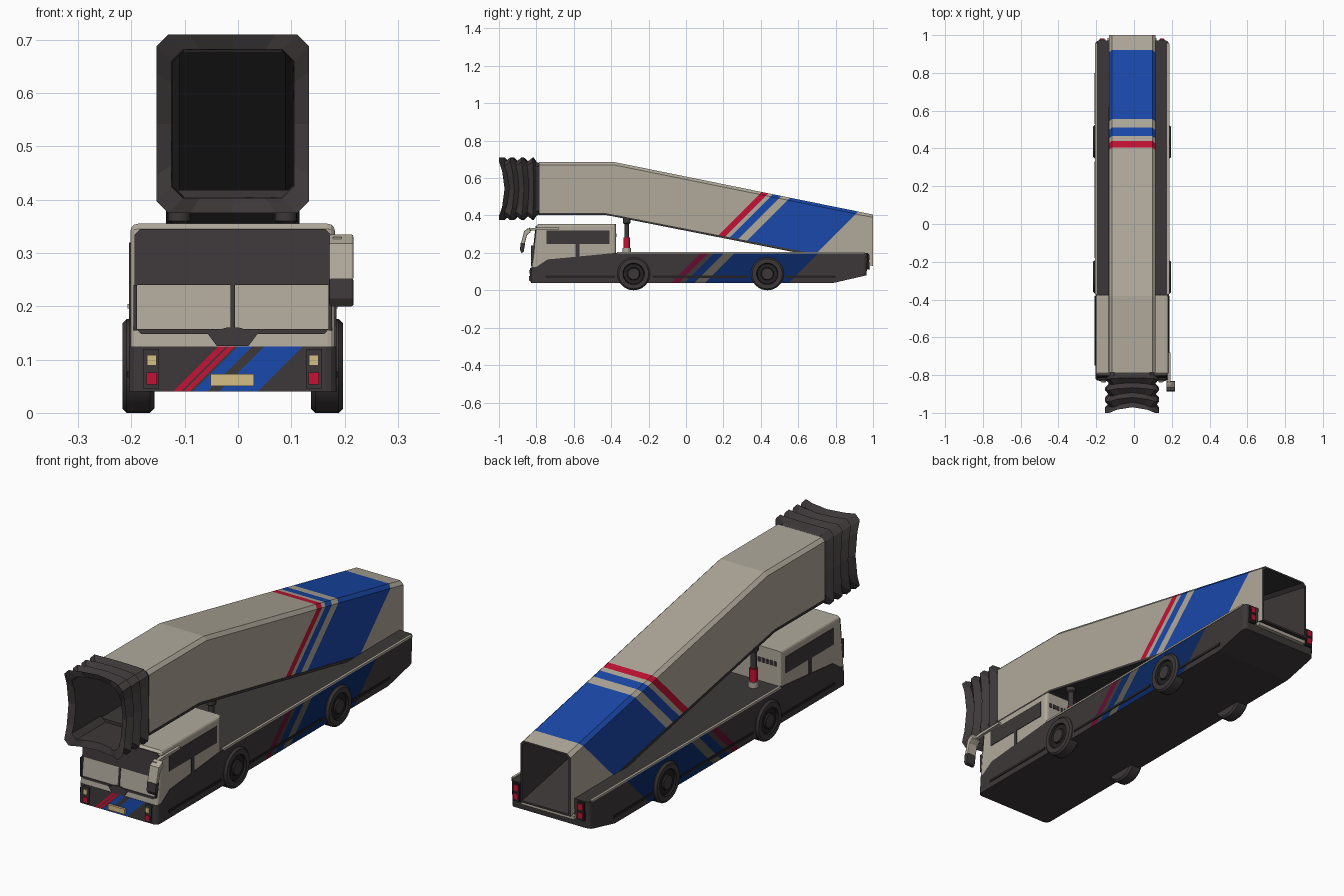
import bpy, bmesh, math
from mathutils import Vector

if "Cube" in bpy.data.objects:
    bpy.data.objects.remove(bpy.data.objects["Cube"])

X0 = -0.01   # vehicle centre line (the single mirror shifts the bounds)
COL = {"beige": (.44, .40, .33), "charcoal": (.046, .039, .040), "black": (.017, .015, .015),
       "blue": (.010, .065, .40), "red": (.55, .006, .035), "navy": (.003, .022, .13),
       "maroon": (.13, .004, .03), "taupe": (.11, .10, .085), "cream": (.66, .52, .24)}
MAT = {}
for n, c in COL.items():
    MAT[n] = bpy.data.materials.new(n)
    MAT[n].diffuse_color = (*c, 1)


def finish(bm, name, mats, smooth=False, recalc=True):
    if recalc:
        bmesh.ops.recalc_face_normals(bm, faces=bm.faces[:])
    me = bpy.data.meshes.new(name)
    bm.to_mesh(me)
    bm.free()
    for m in mats.split():
        me.materials.append(MAT[m])
    ob = bpy.data.objects.new(name, me)
    ob.location.x = X0
    bpy.context.collection.objects.link(ob)
    if smooth:
        bpy.ops.object.select_all(action='DESELECT')
        ob.select_set(True)
        bpy.context.view_layer.objects.active = ob
        bpy.ops.object.shade_smooth_by_angle(angle=math.radians(35))
    return ob


def prism_bm(profile, x0, x1, pick=None, width=.015, seg=2):
    """Extrude a (y, z) profile across x, bevelling the edges chosen by pick."""
    bm = bmesh.new()
    a = [bm.verts.new((x0, y, z)) for y, z in profile]
    b = [bm.verts.new((x1, y, z)) for y, z in profile]
    bm.faces.new(a)
    bm.faces.new(b[::-1])
    for i in range(len(a)):
        j = (i + 1) % len(a)
        bm.faces.new((a[i], b[i], b[j], a[j]))
    bmesh.ops.recalc_face_normals(bm, faces=bm.faces[:])
    if pick:
        es = [e for e in bm.edges if pick(e.verts[0].co, e.verts[1].co)]
        bmesh.ops.bevel(bm, geom=es, offset=width, segments=seg, profile=.5, affect='EDGES')
    return bm


def box(name, x0, x1, y0, y1, z0, z1, mat):
    return finish(prism_bm([(y0, z0), (y1, z0), (y1, z1), (y0, z1)], x0, x1), name, mat)


def lathe(name, prof, axis, loc, mats, rule=None, n=32):
    """Spin (radius, height) points round the x or z axis."""
    bm = bmesh.new()
    rings = []
    for r, h in prof:
        ring = []
        for i in range(n if r > 0 else 1):
            t = 2 * math.pi * i / n
            p = (r * math.cos(t), r * math.sin(t), h)
            if axis == 'x':
                p = (p[2], p[0], p[1])
            ring.append(bm.verts.new(Vector(p) + Vector(loc)))
        rings.append(ring)
    for k, (a, b) in enumerate(zip(rings, rings[1:])):
        for i in range(n):
            j = (i + 1) % n
            vs = [a[i % len(a)], a[j % len(a)], b[j % len(b)], b[i % len(b)]]
            f = bm.faces.new(list(dict.fromkeys(vs)))
            f.material_index = rule(k) if rule else 0
    return finish(bm, name, mats, smooth=True)


def stripe(bm, normal, bands, ok):
    """Cut the chosen faces along parallel planes and paint the bands between."""
    n = Vector(normal)
    for c in sorted({v for b in bands for v in b[:2]}):
        fs = [f for f in bm.faces if ok(f)]
        geom = fs + list({e for f in fs for e in f.edges}) + list({v for f in fs for v in f.verts})
        bmesh.ops.bisect_plane(bm, geom=geom, plane_co=n * c / n.length_squared, plane_no=n)
    for f in bm.faces:
        if ok(f):
            c = f.calc_center_median().dot(n)
            for lo, hi, m in bands:
                if lo < c < hi:
                    f.material_index = m


# boarding tunnel: hollow sloping tube with painted diagonal bands
bm = bmesh.new()
stations = [((-.785, .41), (-.785, .685)), ((-.43, .41), (-.38, .685)), ((1, .13), (1, .405))]


def section(st, t):
    (yb, zb), (yt, zt) = st
    h, zb, zt, c = .1225 - t, zb + t, zt - t, .015
    k = c / (zt - zb)
    yc = yt + (yb - yt) * k
    return [bm.verts.new(p) for p in ((-h, yb, zb), (h, yb, zb), (h, yc, zt - c),
                                      (h - c, yt, zt), (c - h, yt, zt), (-h, yc, zt - c))]


outer = [section(s, 0) for s in stations]
inner = [section(s, .008) for s in stations]
for i in range(6):
    j = (i + 1) % 6
    for k in range(2):
        bm.faces.new((outer[k][i], outer[k][j], outer[k + 1][j], outer[k + 1][i])).material_index = 1 if i == 0 else 0
        bm.faces.new((inner[k][i], inner[k][j], inner[k + 1][j], inner[k + 1][i])).material_index = 1
    for k in (0, 2):
        bm.faces.new((outer[k][i], outer[k][j], inner[k][j], inner[k][i])).material_index = 1
bmesh.ops.recalc_face_normals(bm, faces=bm.faces[:])
stripe(bm, (0, 1, -1), [(-.12, -.078, 3), (-.048, .006, 2), (.06, .50, 2)], lambda f: f.material_index != 1)
finish(bm, "boarding_tunnel", "beige charcoal blue red", recalc=False)
finish(prism_bm([(-.785, .403), (-.43, .403), (.65, .19), (.65, .202), (-.43, .413), (-.785, .413)],
                -.125, .125), "tunnel_floor_trim", "charcoal")

# folding bellows: pleated rings whose corners reach forward
bm = bmesh.new()
rings = []
pleats = [(-.785, .030), (-.972, .028), (-.985, 0)]
pleats += [(-.985 + .028 * k, .024 * (k % 2)) for k in range(1, 7)] + [(-.80, .024), (-.785, .030)]
for y, inset in pleats:
    hx, hz, c = .143 - inset, .1675 - inset, .022
    corners = [(-hx + c, -hz), (hx - c, -hz), (hx, -hz + c), (hx, hz - c),
               (hx - c, hz), (-hx + c, hz), (-hx, hz - c), (-hx, -hz + c)]
    fade = (-.785 - y) / .2
    ring = []
    for i, (x, z) in enumerate(corners):
        nx, nz = corners[(i + 1) % 8]
        for s in ((0, .17, .5, .83) if i % 2 == 0 else (0,)):
            bow = 1 - (2 * s - 1) ** 2
            ring.append(bm.verts.new((x + (nx - x) * s, y + fade * (-.015 + .03 * bow), .5425 + z + (nz - z) * s)))
    rings.append(ring)
for a, b in zip(rings, rings[1:]):
    for i in range(len(a)):
        j = (i + 1) % len(a)
        bm.faces.new((a[i], a[j], b[j], b[i]))
bmesh.ops.remove_doubles(bm, verts=bm.verts[:], dist=1e-5)
finish(bm, "bellows", "charcoal")

# chassis: rounded corners, trough for the tunnel, painted bands
HW = .195
prof = [(-.83, .04), (.79, .04), (.965, .08), (.972, .2), (-.375, .2), (-.74, .165), (-.80, .125), (-.826, .125)]
bm = prism_bm(prof, -HW, HW, lambda a, b: a.x * b.x > 0 and abs(a.y - b.y) < .01, .02, 3)
chassis = finish(bm, "chassis", "charcoal navy maroon taupe blue red")
cutter = finish(prism_bm([(.55, .218), (1.1, .11), (1.1, .3), (.55, .3)], -.1225, .1225), "trough_cutter", "charcoal")
cutter.hide_render = True
mod = chassis.modifiers.new("trough", 'BOOLEAN')
mod.object, mod.operation, mod.solver = cutter, 'DIFFERENCE', 'EXACT'
dg = bpy.context.evaluated_depsgraph_get()
bm = bmesh.new()
bm.from_mesh(chassis.evaluated_get(dg).to_mesh())
chassis.modifiers.clear()
bpy.data.objects.remove(cutter)
for f in bm.faces:
    f.material_index = 0
bm.normal_update()
stripe(bm, (0, 1, -1), [(-.12, -.078, 2), (-.048, .006, 1), (.006, .06, 3), (.06, .51, 1)],
       lambda f: abs(f.normal.x) > .9 and abs(f.calc_center_median().x) > .18)
stripe(bm, (1, 0, -1), [(-.152, -.138, 5), (-.133, -.121, 5), (-.115, -.088, 4), (-.065, .007, 4)],
       lambda f: f.normal.y < -.9)
bm.to_mesh(chassis.data)
bm.free()
box("rear_bumper_strip", -.13, .13, .96, .985, .112, .128, "beige")

# cab shell with rounded roof and pillars
cab_prof = [(-.825, .12), (-.80, .345), (-.79, .355), (-.375, .355), (-.375, .12)]
finish(prism_bm(cab_prof, -.192, .192, lambda a, b: a.x * b.x > 0 and max(a.z, b.z) > .3, .014, 3), "cab_shell", "beige")


def front_plate(name, pts, mat, lift=.004):
    """Thin panel laid on the sloping cab front from (x, z) points."""
    bm = bmesh.new()
    lay = []
    for d in (lift, -.004):
        lay.append([bm.verts.new((x, -.825 + (z - .12) / 9 - d, z)) for x, z in pts])
    bm.faces.new(lay[0])
    bm.faces.new(lay[1][::-1])
    for i in range(len(pts)):
        j = (i + 1) % len(pts)
        bm.faces.new((lay[0][i], lay[0][j], lay[1][j], lay[1][i]))
    finish(bm, name, mat)


front_plate("windshield_upper", [(-.184, .24), (.184, .24), (.184, .335), (.174, .345), (-.174, .345), (-.184, .335)], "charcoal")
front_plate("windshield_divider", [(-.004, .15), (.004, .15), (.004, .24), (-.004, .24)], "charcoal")
front_plate("windshield_sill", [(-.172, .148), (.172, .148), (.18, .157), (-.18, .157)], "charcoal")
front_plate("wiper_panel", [(-.03, .126), (.03, .126), (.048, .15), (.012, .16), (-.012, .16), (-.048, .15)], "charcoal", .006)

for s, side in ((-1, "left"), (1, "right")):
    def sbox(name, a, b, *r):
        box(f"{side}_{name}", *sorted((s * a, s * b)), *r)
    # cab side glass and rear vents
    sbox("side_window", .188, .1945, -.745, -.41, .247, .32, "charcoal")
    sbox("window_pillar", .188, .1945, -.59, -.57, .17, .25, "charcoal")
    sbox("windshield_edge", .180, .186, -.828, -.808, .155, .24, "charcoal")
    for i in range(6):
        sbox(f"cab_vent_{i}", .06 + i * .02, .072 + i * .02, -.378, -.372, .285, .305, "charcoal")
    # chassis rim and sill strips
    sbox("chassis_rim", .186, .197, -.37, .955, .196, .204, "beige")
    for i, (y0, y1) in enumerate(((-.75, -.38), (-.18, .33), (.53, .80))):
        sbox(f"sill_strip_{i}", .19, .198, y0, y1, .066, .078, "black")
    # head lamps and tail lamps
    sbox("headlamp_housing", .138, .168, -.835, -.82, .046, .12, "charcoal")
    sbox("headlamp", .143, .161, -.839, -.82, .089, .109, "cream")
    sbox("front_marker", .142, .162, -.839, -.82, .053, .076, "red")
    sbox("taillamp_housing", .142, .174, .96, .978, .115, .195, "black")
    sbox("taillamp_upper", .147, .169, .96, .982, .162, .188, "red")
    sbox("taillamp_lower", .147, .169, .96, .982, .125, .150, "red")
    # lifting struts under the tunnel
    p = (s * .1, -.317, 0)
    lathe(side + "_strut_base", [(0, .195), (.022, .195), (.022, .225), (0, .225)], 'z', p, "beige", n=16)
    lathe(side + "_strut_cylinder", [(0, .224), (.018, .224), (.018, .282), (0, .282)], 'z', p, "red", n=16)
    lathe(side + "_strut_rod", [(0, .28), (.013, .28), (.013, .355), (.021, .36), (.021, .392), (0, .392)], 'z', p, "charcoal", n=16)
    # wheels
    tyre = [(0, -.06), (.08, -.06), (.088, -.052), (.088, -.008), (.08, 0), (.058, 0),
            (.054, -.008), (.034, -.008), (.03, 0), (0, 0)]
    for y, where in ((-.28, "front"), (.435, "rear")):
        lathe(f"{side}_{where}_wheel", [(r, s * h) for r, h in tyre], 'x', (s * .207, y, .088),
              "charcoal black", lambda k: 1 if k in (5, 6, 7) else 0)

# number plate panel
box("front_plate_panel", -.042, .04, -.838, -.82, .05, .073, "cream")

# wing mirror on a curved arm
longways = lambda a, b: abs(a.x - b.x) < 1e-6
finish(prism_bm([(-.68, .325), (-.80, .322), (-.85, .315), (-.85, .33), (-.80, .335), (-.68, .335)], .188, .204),
       "mirror_arm", "beige")
finish(prism_bm([(-.835, .335), (-.865, .318), (-.882, .25), (-.862, .25), (-.85, .295), (-.83, .312)],
                .181, .227, longways, .004, 2), "mirror_hood", "beige")
finish(prism_bm([(-.884, .252), (-.888, .215), (-.88, .2), (-.868, .205), (-.86, .252)],
                .181, .227, longways, .004, 2), "mirror_glass", "charcoal")

for m in bpy.data.materials:
    if m.users and not m.is_grease_pencil:
        m.use_nodes = True
        m.node_tree.nodes["Principled BSDF"].inputs["Base Color"].default_value = m.diffuse_color
